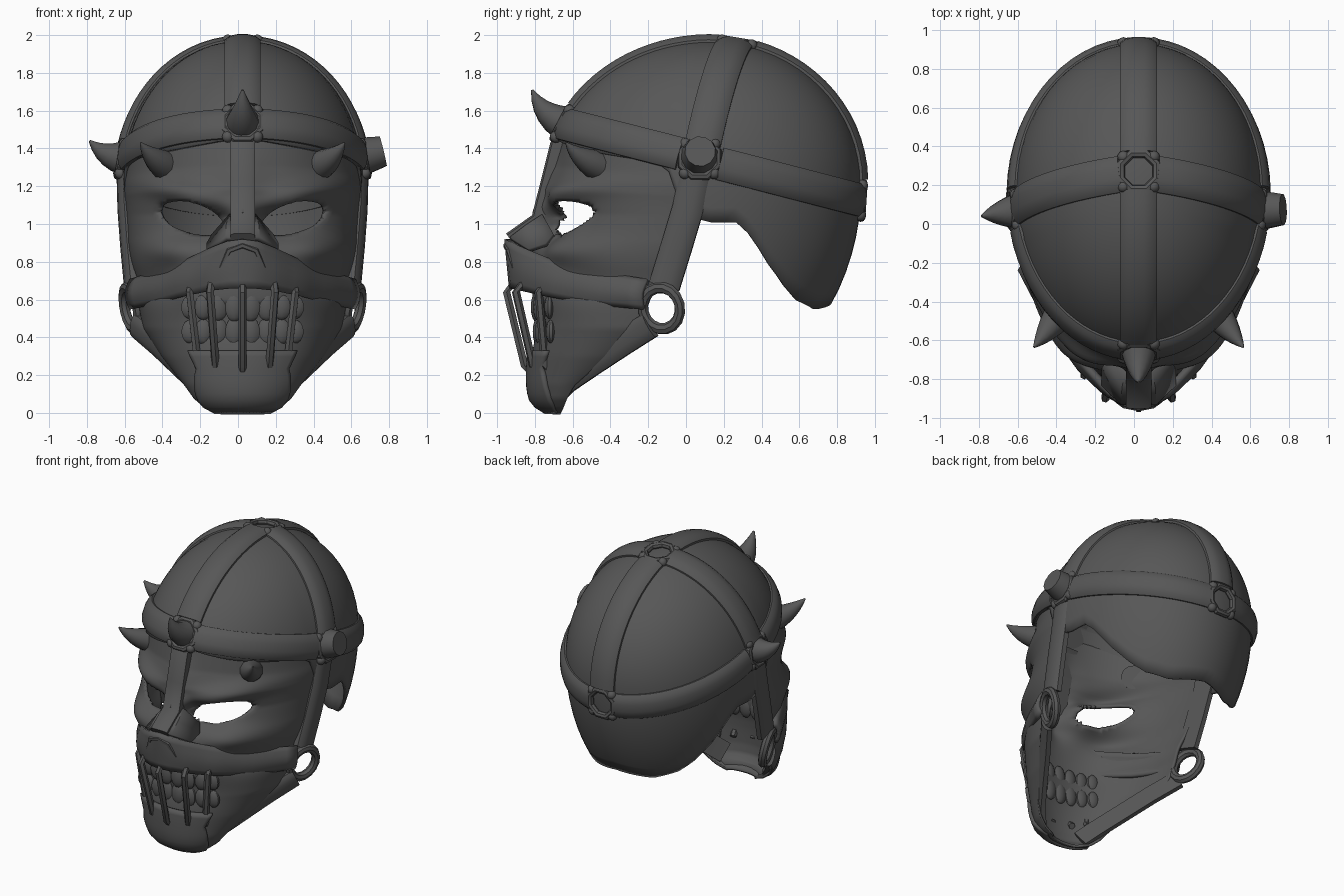
import bpy, bmesh, math
from mathutils import Vector as V, Matrix

if "Cube" in bpy.data.objects:
    bpy.data.objects.remove(bpy.data.objects["Cube"])

CX = 0.024                                   # head centre line
C = V((0, 0.13, 1.22))                       # cranium centre
mat = bpy.data.materials.new("dark grey")
mat.diffuse_color = (0.095, 0.095, 0.095, 1)
mat.use_nodes = True
mat.node_tree.nodes["Principled BSDF"].inputs["Base Color"].default_value = mat.diffuse_color


def finish(name, bm, thick=0):
    bmesh.ops.recalc_face_normals(bm, faces=bm.faces)
    for f in bm.faces:
        f.smooth = True
    for e in bm.edges:
        e.smooth = e.calc_face_angle(0) < 0.65
    me = bpy.data.meshes.new(name)
    bm.to_mesh(me)
    bm.free()
    me.materials.append(mat)
    ob = bpy.data.objects.new(name, me)
    ob.location.x = CX
    bpy.context.collection.objects.link(ob)
    if thick:
        m = ob.modifiers.new("thickness", 'SOLIDIFY')
        m.thickness, m.offset = thick, 0
    return ob


def interp(tab, k):
    if k <= tab[0][0]:
        return tab[0][1:]
    for a, b in zip(tab, tab[1:]):
        if k <= b[0]:
            f = (k - a[0]) / (b[0] - a[0])
            return tuple(p + (q - p) * f for p, q in zip(a[1:], b[1:]))
    return tab[-1][1:]


def sheet(name, rows, thick, hole=None):
    bm = bmesh.new()
    g = [[bm.verts.new(p) for p in r] for r in rows]
    for a, b in zip(g, g[1:]):
        for i in range(len(a) - 1):
            q = [a[i], a[i + 1], b[i + 1], b[i]]
            m = sum((v.co for v in q), V()) / 4
            if not (hole and hole(m) < 1):
                bm.faces.new(q)
    bmesh.ops.remove_doubles(bm, verts=bm.verts, dist=0.0005)
    bmesh.ops.delete(bm, geom=[v for v in bm.verts if not v.link_faces], context='VERTS')
    return finish(name, bm, thick)


def sweep(name, pts, outs, prof, scales=None):
    """Closed cross-section (side, out) carried along a path."""
    bm = bmesh.new()
    pts = [V(p) for p in pts]
    rings = []
    for i, p in enumerate(pts):
        t = (pts[min(i + 1, len(pts) - 1)] - pts[max(i - 1, 0)]).normalized()
        o = V(outs[i] if isinstance(outs, list) else outs)
        o = (o - t * o.dot(t)).normalized()
        s = t.cross(o)
        k = scales[i] if scales else 1
        rings.append([bm.verts.new(p + s * (u * k) + o * (v * k)) for u, v in prof])
    n = len(prof)
    for a, b in zip(rings, rings[1:]):
        for j in range(n):
            bm.faces.new([a[j], a[(j + 1) % n], b[(j + 1) % n], b[j]])
    bm.faces.new(rings[0])
    bm.faces.new(rings[-1])
    return finish(name, bm)


def band(w, h):                               # pillow-shaped strap section
    return [(-w / 2, -.02), (-w / 2, h * .35), (-w * .36, h * .8), (-w * .15, h), (w * .15, h),
            (w * .36, h * .8), (w / 2, h * .35), (w / 2, -.02)]


def circle(r, n=12):
    return [(r * math.cos(i * math.tau / n), r * math.sin(i * math.tau / n)) for i in range(n)]


def horn(name, base, tip, r, bend=(0, 0, 0), end=.06):
    b, t, k = V(base), V(tip), V(bend)
    fs = [i / 6 for i in range(7)]
    pts = [b.lerp(t, f) + k * (4 * f * (1 - f)) for f in fs]
    sweep(name, pts, (.1, .3, .95), circle(r), [1 + (end - 1) * f ** 1.35 for f in fs])


def torus(name, pos, normal, R, r, n=8, m=8, stretch=1):
    q = V(normal).to_track_quat('Z', 'Y')
    bm = bmesh.new()
    g = []
    for i in range(n):
        a = (i + .5) * math.tau / n
        g.append([bm.verts.new(V(pos) + q @ V(((R + u) * math.cos(a), (R + u) * math.sin(a) * stretch, v)))
                  for u, v in circle(r, m)])
    for i in range(n):
        for j in range(m):
            a, b = g[i], g[(i + 1) % n]
            bm.faces.new([a[j], a[(j + 1) % m], b[(j + 1) % m], b[j]])
    finish(name, bm)


def ball(name, pos, size):
    bm = bmesh.new()
    bmesh.ops.create_uvsphere(bm, u_segments=10, v_segments=8, radius=1,
                              matrix=Matrix.Translation(pos) @ Matrix.Diagonal((*size, 1)))
    finish(name, bm)


# cranium surface: uneven ellipsoid
def axes(d):
    return .64, (.79 if d.y > 0 else .85), (.74 if d.z > 0 else 1.06)


def surf(d):
    d = V(d)
    return C + d / math.sqrt(sum((c / a) ** 2 for c, a in zip(d, axes(d))))


def normal(p):
    d = V(p) - C
    return V([c / a ** 2 for c, a in zip(d, axes(d))]).normalized()


BOTTOM = [(0, .58), (28, .55), (46, .6), (56, .68), (66, .8), (74, .94), (80, 1.01), (92, 1.01),
          (100, 1.06), (106, 1.32), (180, 1.46)]
rows = []
for i in range(73):
    a = math.radians(i * 5 - 180)
    zb = interp(BOTTOM, abs(i * 5 - 180))[0] - C.z
    e0 = math.asin(max(-1, zb / (.74 if zb > 0 else 1.06)))
    row = []
    for j in range(25):
        e = math.pi / 2 + (e0 - math.pi / 2) * j / 24
        u = V((math.cos(e) * math.sin(a), math.cos(e) * math.cos(a), math.sin(e)))
        row.append(C + V([c * k for c, k in zip(u, axes(u))]))
    rows.append(row)
sheet("cranium_shell", rows, .02)


# straps lying on the cranium
def skull_strap(name, pts, w=.19, h=.045):
    sweep(name, pts, [normal(p) for p in pts], band(w, h))


def head_dir(a):
    y = .79 * math.cos(a) if abs(a) < 1.57 else .82 * math.cos(a)
    return V((.64 * math.sin(a), y, 1.365 - .26 * (y + C.y) - C.z))


SIDE = math.radians(94)
for s in (1, -1):
    for nm, a0, a1 in (("rear", .13, SIDE - .13), ("front", SIDE + .13, math.pi - .1)):
        skull_strap("headband_" + nm, [surf(head_dir(s * (a0 + (a1 - a0) * i / 14))) for i in range(15)], .175)
top = V((0, .14, .74))
ends = {"front": head_dir(math.pi), "back": head_dir(0), "right": head_dir(SIDE), "left": head_dir(-SIDE)}
for nm, d in ends.items():
    skull_strap("crown_strap_" + nm,
                [surf(d.normalized().slerp(top.normalized(), .09 + .82 * i / 14)) for i in range(15)])

# joint rings with corner knots
for nm, d in list(ends.items()) + [("top", top)]:
    p = surf(d)
    n = normal(p)
    torus("joint_ring_" + nm, p + n * .015, n, .1, .024)
    q = n.to_track_quat('Z', 'Y')
    for k in range(4):
        a = math.pi / 4 + k * math.pi / 2
        ball("joint_knot", p + n * .01 + q @ V((.11 * math.cos(a), .11 * math.sin(a), 0)), (.032, .032, .032))

# horns; the right side one is broken off
horn("front_horn", (0, -.61, 1.52), (0, -.815, 1.71), .1, (0, -.025, -.025))
horn("left_horn", (-.6, .07, 1.35), (-.81, .04, 1.44), .1, (-.01, 0, -.025))
horn("right_horn_stub", (.6, .07, 1.35), (.745, .075, 1.385), .105, end=.78)
for s in (1, -1):
    horn("brow_horn", (s * .41, -.47, 1.31), (s * .54, -.635, 1.43), .08, (s * .005, -.01, -.01))

# face: z -> front y, half width, back y
FACE = [(.0, -.70, .11, -.665), (.03, -.76, .19, -.65), (.08, -.8, .25, -.63), (.15, -.81, .3, -.59),
        (.3, -.81, .42, -.42), (.45, -.82, .52, -.24), (.6, -.82, .55, -.19), (.75, -.79, .57, -.13),
        (.9, -.75, .595, -.06), (1.05, -.69, .605, -.02), (1.18, -.72, .615, 0), (1.3, -.67, .615, .03),
        (1.52, -.63, .6, .03)]


def bump(x, z, cx, cz, sx, sz):
    return math.exp(-((x - cx) / sx) ** 2 - ((z - cz) / sz) ** 2)


def eye(p):
    x, z = abs(p.x) - .262, p.z - 1.03
    c, s = math.cos(.3), math.sin(.3)
    return math.hypot((x * c + z * s) / .172, (z * c - x * s) / .085)


def face(sn, z, off=0):
    yf, w, yb = interp(FACE, z)
    cs = math.sqrt(max(0, 1 - sn * sn))
    x, y = w * sn, yb + (yf - yb) * cs
    ax = abs(x)
    d = off + .06 * math.exp(-((z - 1.1 - .32 * (ax - .12)) / .065) ** 2) * bump(ax, z, .26, z, .24, 1)
    d -= .1 * bump(ax, z, .17, 1.0, .15, .09)
    d += .06 * bump(ax, z, .36, .86, .15, .07)
    d -= .05 * bump(ax, z, .48, .68, .14, .08)
    d -= .045 * bump(ax, z, 0, .48, .33, .12)
    d += .07 * bump(ax, z, 0, .92, .1, .1) + .1 * bump(ax, z, 0, 1.05, .075, .08)
    d += .03 * bump(ax, z, 0, 1.25, .1, .12)
    z -= max(0, z - 1.1) / .42 * .25 * max(0, y + .63)      # tuck the top edge under the headband
    return V((x + d * .5 * sn, y - d * max(cs, .1), z))


rows = []
for i in range(110):
    row = []
    for j in range(111):
        p = face(math.sin(math.pi * (j / 110 - .5)), 1.52 * i / 109)
        e = eye(p)
        if .88 < e < 1.13:                    # pull nearby points onto the eye rim
            x0 = math.copysign(.262, p.x)
            p.x, p.z = x0 + (p.x - x0) / e, 1.03 + (p.z - 1.03) / e
        row.append(p)
    rows.append(row)
sheet("skull_face", rows, .018, eye)

# chin guard plate, narrower towards the mouth
rows = []
for i in range(11):
    lim = 1.3 - .62 * min(1, i / 7)
    rows.append([face(math.sin(lim * (j / 12 - 1)), .01 + .32 * i / 10, .02) for j in range(25)])
sheet("chin_guard", rows, .035)

# teeth
for s in (1, -1):
    for k, x in enumerate((.045, .13, .21, .28)):
        for z in (.56, .43):
            w = interp(FACE, z)[1]
            ball("tooth", face(s * x / w, z, .004), (.05, .028, .078 - .005 * k))

# muzzle strap over the nose
M = [(0, -.945, .92, -.92, .66), (.07, -.925, .91, -.91, .66), (.16, -.85, .87, -.86, .65),
     (.3, -.69, .8, -.73, .62), (.45, -.46, .74, -.5, .58), (.585, -.2, .7, -.22, .555)]
rows = []
for i in range(-16, 17):
    x = .585 * i / 16
    a, b, c, d = interp(M, abs(x))
    k = min(1, abs(x) / .2)
    rows.append([V((x, a + (c - a) * f, b + (d - b) * f)) + V((x * .1, -.05 * k, 0)) * (math.sin(math.pi * f) * .4)
                 for f in [n / 6 for n in range(7)]])
sheet("muzzle_strap", rows, .035)
H = [((.065, -.755, 1.04), (.15, -.7, .94)), ((.08, -.84, .985), (.18, -.74, .89)), ((.085, -.925, .92), (.18, -.83, .86))]
sheet("nose_hood", [[V((-b[0], *b[1:])), V((-a[0], *a[1:])), V((0, *a[1:])), V(a), V(b)] for a, b in H], .03)
sweep("nose_ridge", [(-.11, -.905, .77), (-.07, -.935, .86), (0, -.95, .885), (.07, -.935, .86), (.11, -.905, .77)],
      (0, -1, 0), circle(.018, 6))
sweep("nose_strap", [(0, -.655, 1.47), (0, -.69, 1.42), (0, -.74, 1.22), (0, -.79, 1.03), (0, -.935, .925)],
      (0, -1, .3), [(-.065, -.04), (-.065, .02), (-.045, .03), (.045, .03), (.065, .02), (.065, -.04)])

# mouth bars
bars = [(0, 0, -.95, -.855)] + [(s * a, s * b, y, z) for s in (1, -1)
                                for a, b, y, z in ((.172, .142, -.9, -.81), (.28, .235, -.78, -.745))]
for x0, x1, y0, y1 in bars:
    sweep("mouth_bar", [(x0 * .95, y0 + .05, .7), (x0, y0, .64), (x1, y1, .25), (x1 * .9, y1 + .05, .2)],
          (x0 * 2, -1, 0), circle(.022, 6))

# side straps, rings and jaw straps
for s in (1, -1):
    sweep("cheek_strap", [(s * .625, .05, 1.27), (s * .62, .01, 1.08), (s * .605, -.05, .88), (s * .585, -.115, .67)],
          (s, -.1, 0), band(.165, .04))
    torus("jaw_ring", (s * .59, -.13, .555), (s, -.35, -.2), .104, .029, 16, 8, 1.08)
    sweep("jaw_strap", [(s * .57, -.19, .465), (s * .46, -.34, .37), (s * .35, -.5, .265), (s * .25, -.64, .17),
                        (s * .17, -.72, .09)], (s, -.65, -.25), band(.14, .03))
